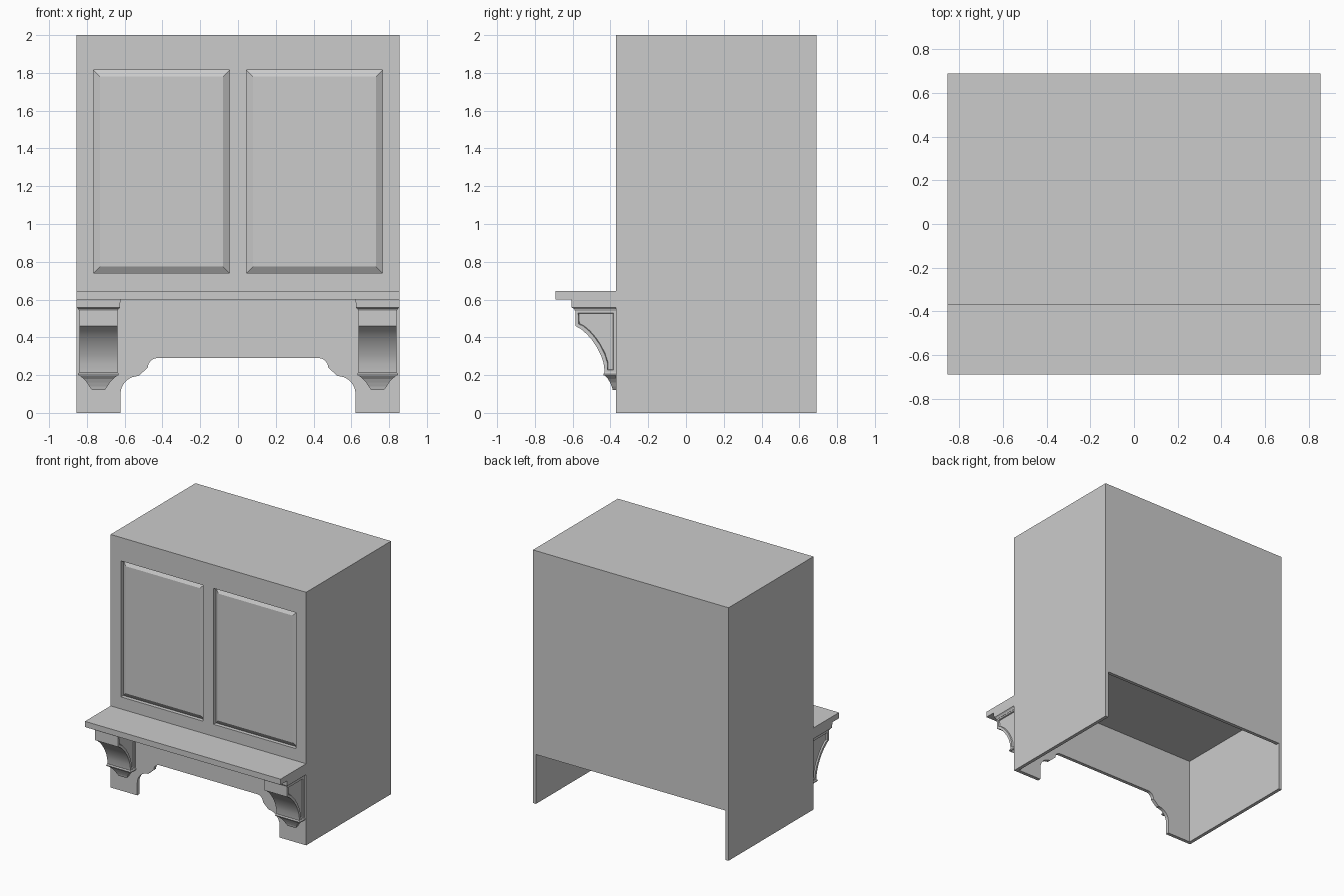
import bpy, bmesh, math

if "Cube" in bpy.data.objects:
    bpy.data.objects.remove(bpy.data.objects["Cube"], do_unlink=True)

# One flat grey paint
paint = bpy.data.materials.new("grey_paint")
paint.use_nodes = True
GREY = (0.6, 0.6, 0.6, 1)
paint.diffuse_color = GREY
paint.node_tree.nodes["Principled BSDF"].inputs["Base Color"].default_value = GREY

W, FRONT, BACK, T = 0.855, -0.37, 0.69, 0.027


def finish(name, bm):
    bmesh.ops.recalc_face_normals(bm, faces=bm.faces)
    me = bpy.data.meshes.new(name)
    bm.to_mesh(me)
    bm.free()
    me.materials.append(paint)
    ob = bpy.data.objects.new(name, me)
    bpy.context.collection.objects.link(ob)
    return ob


def prism(bm, pts, axis, a, b):
    """Extrude a 2D outline along x (pts are y,z) or y (pts are x,z)."""
    place = (lambda p, d: (d, p[0], p[1])) if axis == "x" else (lambda p, d: (p[0], d, p[1]))
    lo = [bm.verts.new(place(p, a)) for p in pts]
    hi = [bm.verts.new(place(p, b)) for p in pts]
    n = len(pts)
    caps = [bm.faces.new(lo[::-1]), bm.faces.new(hi)]
    for i in range(n):
        j = (i + 1) % n
        bm.faces.new((lo[i], lo[j], hi[j], hi[i]))
    return caps


def box(name, x0, x1, y0, y1, z0, z1):
    bm = bmesh.new()
    prism(bm, [(x0, z0), (x1, z0), (x1, z1), (x0, z1)], "y", y0, y1)
    return finish(name, bm)


def loft(name, cx, rings):
    """Stack of rectangles against the front wall: (z, half width, front y)."""
    bm = bmesh.new()
    loops = [[bm.verts.new(c) for c in ((cx - h, FRONT, z), (cx - h, y, z), (cx + h, y, z), (cx + h, FRONT, z))]
             for z, h, y in rings]
    bm.faces.new(loops[0])
    bm.faces.new(loops[-1])
    for a, b in zip(loops, loops[1:]):
        for i in range(4):
            j = (i + 1) % 4
            bm.faces.new((a[i], a[j], b[j], b[i]))
    return finish(name, bm)


def arc(cx, cz, r, a0, a1, n=8):
    return [(cx + r * math.cos(math.radians(a0 + (a1 - a0) * i / n)),
             cz + r * math.sin(math.radians(a0 + (a1 - a0) * i / n))) for i in range(n + 1)]


def cut(target, cutter):
    mod = target.modifiers.new("cut", "BOOLEAN")
    mod.operation, mod.solver, mod.object = "DIFFERENCE", "EXACT", cutter
    bpy.context.view_layer.objects.active = target
    bpy.ops.object.modifier_apply(modifier=mod.name)
    bpy.data.objects.remove(cutter, do_unlink=True)


# Cabinet: gridded front pulled back into a solid, with two raised-field panels
bm = bmesh.new()
xs = [-W, -0.765, -0.045, 0.045, 0.765, W]
zs = [0, 0.74, 1.815, 2]
grid = [[bm.verts.new((x, FRONT, z)) for x in xs] for z in zs]
cells = {}
for r in range(3):
    for c in range(5):
        cells[r, c] = bm.faces.new((grid[r][c], grid[r][c + 1], grid[r + 1][c + 1], grid[r + 1][c]))
outline = [grid[0][c] for c in range(6)] + [grid[r][5] for r in (1, 2, 3)] \
    + [grid[3][c] for c in (4, 3, 2, 1, 0)] + [grid[r][0] for r in (2, 1)]
rear = [bm.verts.new((v.co.x, BACK, v.co.z)) for v in outline]
for i in range(len(outline)):
    j = (i + 1) % len(outline)
    bm.faces.new((outline[j], outline[i], rear[i], rear[j]))
bm.faces.new(rear[::-1])
bm.normal_update()
panels = [cells[1, 1], cells[1, 3]]
bmesh.ops.inset_individual(bm, faces=panels, thickness=0, depth=-0.03)
bmesh.ops.inset_individual(bm, faces=panels, thickness=0.05, depth=0.022)
bmesh.ops.dissolve_limit(bm, angle_limit=0.01, verts=bm.verts, edges=bm.edges)
cabinet = finish("cabinet", bm)

# Hollow underside, open lower back and shaped apron opening
cut(cabinet, box("hollow_cutter", -W + T, W - T, FRONT + T, BACK - T, -0.2, 0.69))
cut(cabinet, box("back_cutter", -W + T, W - T, BACK - 0.1, BACK + 0.1, -0.2, 0.39))
half = [(0.622, -0.2)] + arc(0.527, 0.10, 0.095, 0, 90) + arc(0.427, 0.24, 0.05, 0, 90)
bm = bmesh.new()
prism(bm, half + [(-x, z) for x, z in reversed(half)], "y", FRONT - 0.1, FRONT + 0.1)
cut(cabinet, finish("apron_cutter", bm))

# Mantel shelf
box("mantel_shelf", -W, W, -0.69, FRONT, 0.60, 0.645)

# Corbels: cap, scooped body with sunken sides, collar and pendant
scoop = [(-0.585, 0.46), (-0.555, 0.443), (-0.525, 0.417), (-0.497, 0.385), (-0.472, 0.348),
         (-0.45, 0.305), (-0.436, 0.262), (-0.43, 0.212)]
for side, cx in (("left", 0.739), ("right", -0.739)):
    loft(side + "_corbel_cap", cx, [(0.54, 0.102, -0.588), (0.55, 0.106, -0.592), (0.558, 0.115, -0.605),
                                    (0.60, 0.116, -0.607)])
    bm = bmesh.new()
    caps = prism(bm, [(FRONT, 0.212), (FRONT, 0.542), (-0.585, 0.542)] + scoop, "x", cx - 0.1, cx + 0.1)
    bmesh.ops.recalc_face_normals(bm, faces=bm.faces)
    bmesh.ops.inset_individual(bm, faces=caps, thickness=0.02, depth=0)
    bmesh.ops.inset_individual(bm, faces=caps, thickness=0.004, depth=-0.01)
    body = finish(side + "_corbel_body", bm)
    bpy.ops.object.select_all(action="DESELECT")
    body.select_set(True)
    bpy.context.view_layer.objects.active = body
    bpy.ops.object.shade_smooth_by_angle(angle=math.radians(25))
    loft(side + "_corbel_collar", cx, [(0.198, 0.106, -0.436), (0.206, 0.108, -0.438), (0.215, 0.102, -0.432)])
    loft(side + "_corbel_pendant", cx, [(0.122, 0.034, -0.388), (0.14, 0.048, -0.393), (0.16, 0.06, -0.402),
                                        (0.18, 0.078, -0.413), (0.198, 0.1, -0.43)])
